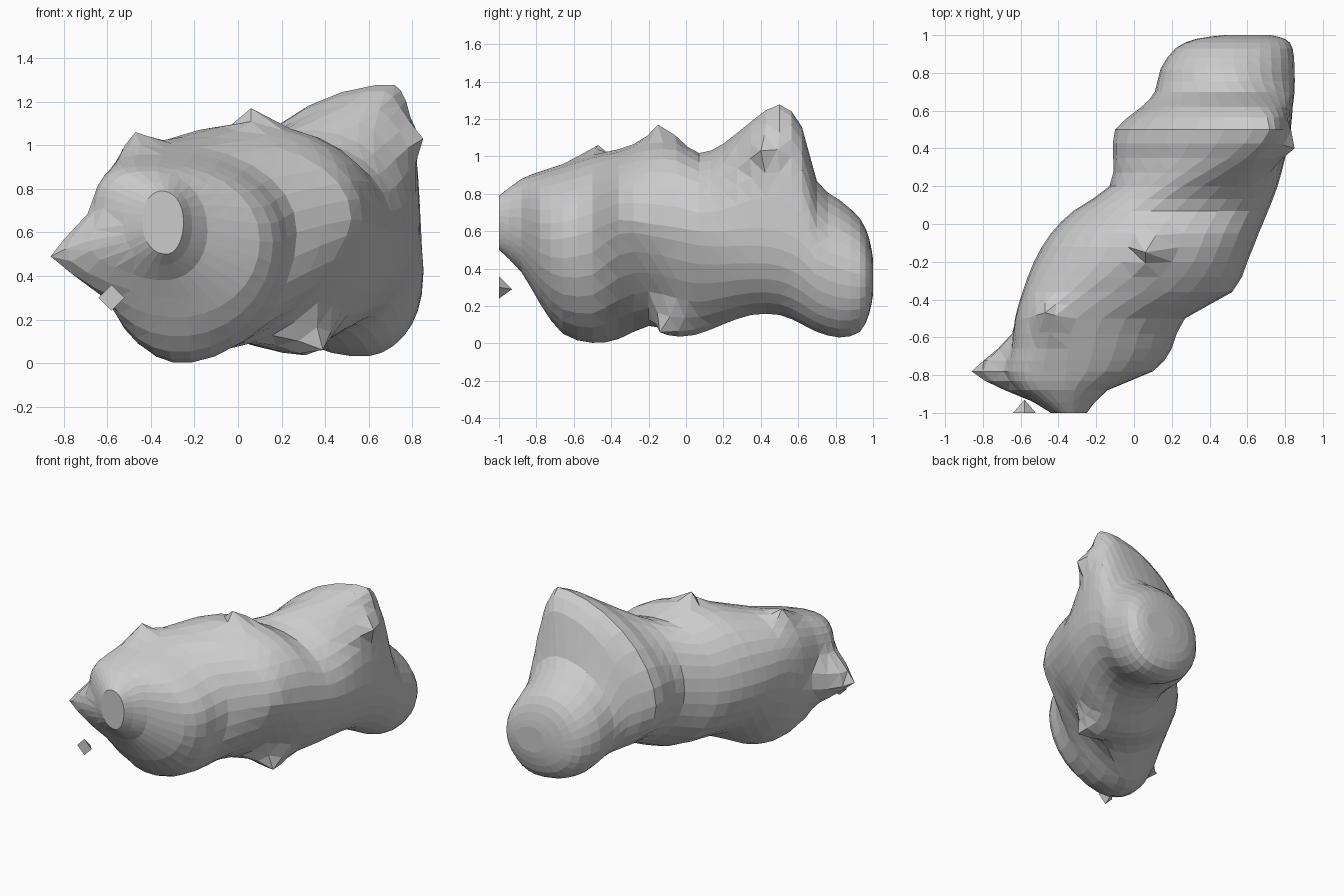
import bpy, bmesh, math
from mathutils import Vector

if "Cube" in bpy.data.objects:
    bpy.data.objects.remove(bpy.data.objects["Cube"])

SEGMENTS = 30

# Body sections: y, left x, right x, bottom z, top z, widest z, crest x, keel x
SECTIONS = [
    (-1.00, -.44, -.25, .50, .79, .65, -.35, -.33),
    (-.88, -.62, -.14, .38, .88, .61, -.40, -.34),
    (-.78, -.68, .10, .21, .92, .56, -.42, -.28),
    (-.66, -.65, .20, .05, .96, .56, -.42, -.27),
    (-.50, -.63, .27, .00, 1.01, .60, -.38, -.26),
    (-.36, -.59, .52, .02, 1.04, .66, -.20, -.20),
    (-.20, -.53, .60, .09, 1.09, .64, .00, .05),
    (-.05, -.44, .66, .06, 1.09, .62, .06, .22),
    (.07, -.32, .71, .05, 1.02, .60, .15, .26),
    (.20, -.13, .76, .10, 1.07, .60, .30, .34),
    (.35, -.11, .80, .15, 1.19, .62, .56, .40),
    (.50, -.10, .83, .15, 1.28, .60, .70, .46),
    (.62, .04, .84, .10, 1.16, .54, .64, .53),
    (.70, .11, .85, .06, .87, .45, .56, .56),
    (.82, .14, .85, .03, .77, .40, .50, .57),
    (.93, .22, .84, .06, .67, .37, .50, .58),
    (.98, .33, .80, .16, .56, .35, .53, .58),
    (1.00, .48, .72, .26, .45, .35, .58, .60),
]

# Roundness along y: upper-left, upper-right, lower-left, lower-right quadrants
ROUNDNESS = [
    (-1.0, .95, .95, .95, .95),
    (-.88, .62, .95, .95, .95),
    (-.70, .72, .95, .95, 1.0),
    (-.50, .82, .95, 1.0, 1.05),
    (-.32, .92, .92, 1.1, 1.45),
    (.10, .92, .92, 1.1, 1.25),
    (.35, 1.10, .85, 1.05, 1.0),
    (.60, 1.08, .86, 1.0, .98),
    (.74, .98, 1.1, .95, .98),
    (1.0, .95, 1.0, .95, .95),
]


def powers(y):
    for a, b in zip(ROUNDNESS, ROUNDNESS[1:]):
        if y <= b[0]:
            t = (y - a[0]) / (b[0] - a[0])
            return [p + (q - p) * t for p, q in zip(a[1:], b[1:])]
    return ROUNDNESS[-1][1:]


def refined(sections):
    """Insert a smooth in-between section in every gap."""
    out = []
    for i in range(len(sections) - 1):
        p0, p1, p2, p3 = (sections[max(0, min(len(sections) - 1, i + k))]
                          for k in (-1, 0, 1, 2))
        out += [p1, tuple((9 * (b + c) - a - d) / 16
                          for a, b, c, d in zip(p0, p1, p2, p3))]
    return out + [sections[-1]]


def finish(bm, name):
    bmesh.ops.recalc_face_normals(bm, faces=bm.faces[:])
    mesh = bpy.data.meshes.new(name)
    bm.to_mesh(mesh)
    bm.free()
    obj = bpy.data.objects.new(name, mesh)
    bpy.context.collection.objects.link(obj)
    return obj


def section_point(s, angle):
    y, xl, xr, zb, zt, zm, crest, keel = s
    c, n = math.cos(angle), math.sin(angle)
    p = powers(y)[(0 if n >= 0 else 2) + (1 if c >= 0 else 0)]
    c = math.copysign(abs(c) ** p, c)
    n = math.copysign(abs(n) ** p, n)
    mid = crest if n >= 0 else keel
    x = mid + (xr - mid) * c if c >= 0 else mid + (mid - xl) * c
    z = zm + (zt - zm) * n if n >= 0 else zm + (zm - zb) * n
    return Vector((x, y, max(z, 0)))


# Main lumpy body, lofted front to back
bm = bmesh.new()
rings = [[bm.verts.new(section_point(s, 2 * math.pi * i / SEGMENTS))
          for i in range(SEGMENTS)] for s in refined(SECTIONS)]
for a, b in zip(rings, rings[1:]):
    for i in range(SEGMENTS):
        j = (i + 1) % SEGMENTS
        bm.faces.new((a[i], a[j], b[j], b[i]))
bm.faces.new(rings[0])
bm.faces.new(rings[-1])


# Pull spikes and nubs out of the skin
def pull(tip, radius):
    tip = Vector(tip)
    near = min(bm.verts, key=lambda v: (v.co - tip).length).co.copy()
    for v in bm.verts:
        d = (v.co - near).length
        if d < radius and -1 < v.co.y < 1:
            v.co += (tip - near) * (1 - d / radius)


pull((-.86, -.78, .49), .22)   # side spike
pull((.06, -.15, 1.17), .12)   # top nub
pull((-.47, -.47, 1.06), .12)  # front top nub
pull((.85, .40, 1.03), .13)    # shoulder nub
pull((.39, -.14, .06), .17)    # belly spike
bmesh.ops.triangulate(bm, faces=[f for f in bm.faces if len(f.verts) == 4])
finish(bm, "body")

# Loose chip floating ahead of the body, a low four-sided pyramid
bm = bmesh.new()
base = [bm.verts.new((-.58 + x, -1, .30 + z))
        for x, z in ((.06, 0), (0, .06), (-.06, 0), (0, -.06))]
tip = bm.verts.new((-.58, -.93, .29))
bm.faces.new(base)
for i in range(4):
    bm.faces.new((base[i], base[(i + 1) % 4], tip))
finish(bm, "loose_chip")
